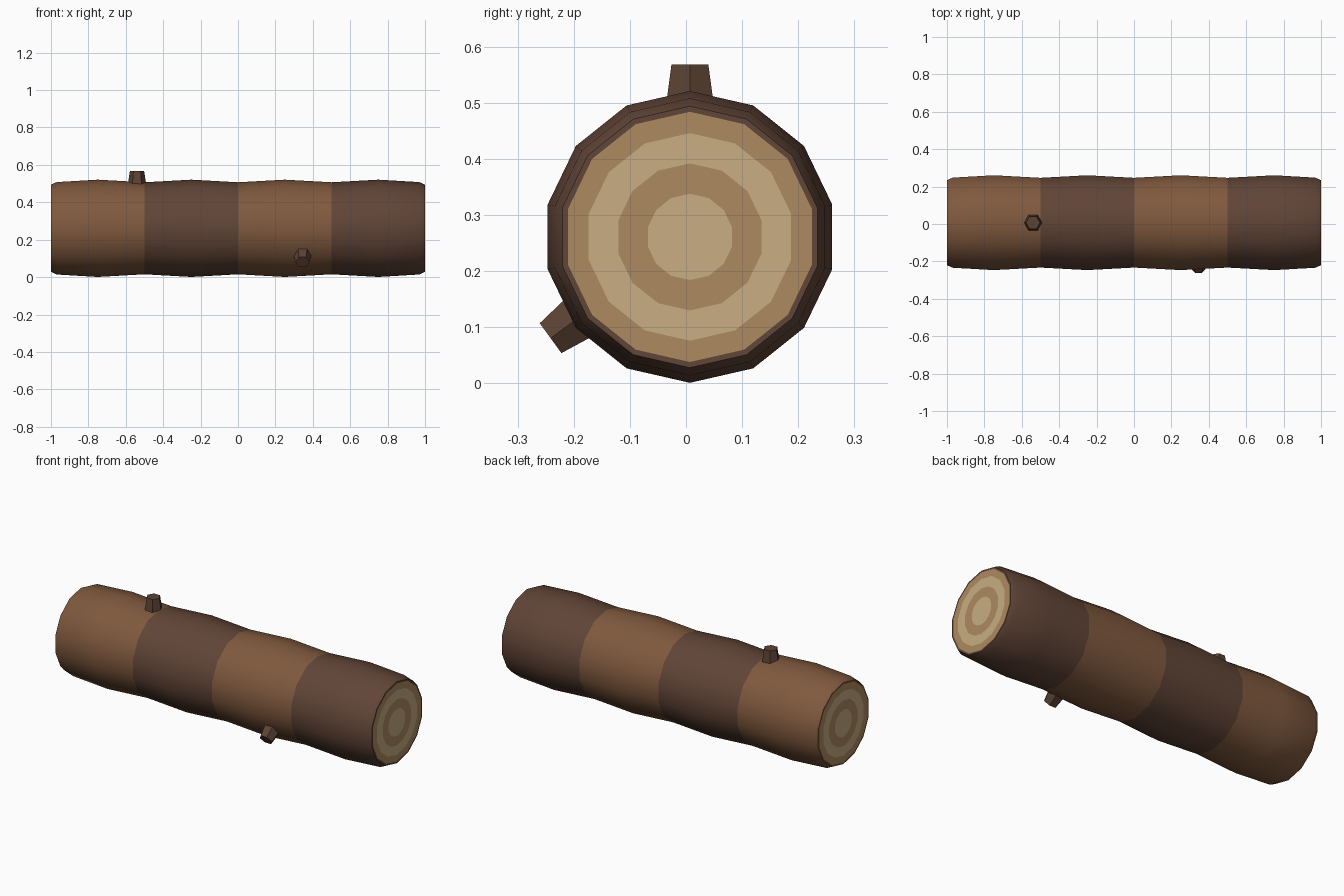
import bpy, bmesh
from math import sin, cos, pi, radians
from mathutils import Vector, Matrix

if "Cube" in bpy.data.objects:
    bpy.data.objects.remove(bpy.data.objects["Cube"])

CY, CZ, SIDES = 0.007, 0.261, 14


def material(name, rgb):
    m = bpy.data.materials.new(name)
    m.diffuse_color = (*rgb, 1)
    m.use_nodes = True
    m.node_tree.nodes["Principled BSDF"].inputs["Base Color"].default_value = m.diffuse_color
    return m


bark_light = material("bark_light", (0.215, 0.1, 0.048))
bark_dark = material("bark_dark", (0.12, 0.059, 0.038))
stub_brown = material("stub_brown", (0.105, 0.055, 0.033))
wood_tan = material("wood_tan", (0.42, 0.254, 0.112))
wood_pale = material("wood_pale", (0.58, 0.42, 0.225))


def ring(bm, x, r):
    # ring of points around the log axis, one corner at the top
    return [bm.verts.new((x, CY + r * sin(2 * pi * i / SIDES), CZ + r * cos(2 * pi * i / SIDES)))
            for i in range(SIDES)]


def bridge(bm, a, b, mat):
    for i in range(len(a)):
        j = (i + 1) % len(a)
        bm.faces.new((a[i], a[j], b[j], b[i])).material_index = mat


def finish(name, bm, mats, smooth=False):
    bmesh.ops.recalc_face_normals(bm, faces=bm.faces)
    me = bpy.data.meshes.new(name)
    bm.to_mesh(me)
    bm.free()
    for m in mats:
        me.materials.append(m)
    ob = bpy.data.objects.new(name, me)
    bpy.context.collection.objects.link(ob)
    if smooth:
        bpy.ops.object.select_all(action='DESELECT')
        ob.select_set(True)
        bpy.context.view_layer.objects.active = ob
        bpy.ops.object.shade_smooth_by_angle(angle=radians(30))
    return ob


# Log: wavy bark in four colour bands, with growth rings closing both ends
bm = bmesh.new()
profile = [(-1, 0.233), (-0.97, 0.247)]
profile += [(-0.75 + 0.25 * k, 0.26 if k % 2 == 0 else 0.246) for k in range(7)]
profile += [(0.97, 0.247), (1, 0.233)]
loops = [ring(bm, x, r) for x, r in profile]
for k in range(len(loops) - 1):
    mid = (profile[k][0] + profile[k + 1][0]) / 2
    bridge(bm, loops[k], loops[k + 1], int((mid + 1) / 0.5) % 2)
for x, outer, bark in ((-1, loops[0], 0), (1, loops[-1], 1)):
    for r, mat in ((0.223, bark), (0.185, 2), (0.131, 3), (0.077, 2)):
        inner = ring(bm, x, r)
        bridge(bm, outer, inner, mat)
        outer = inner
    bm.faces.new(outer).material_index = 3
finish("log", bm, [bark_light, bark_dark, wood_tan, wood_pale], smooth=True)


# Branch stubs: tapered hexagonal pegs pointing out from the axis
def stub(name, x, angle):
    bm = bmesh.new()
    bmesh.ops.create_cone(bm, cap_ends=True, segments=6, radius1=0.053, radius2=0.038, depth=0.097,
                          matrix=Matrix.Translation((0, 0, 0.2585)) @ Matrix.Rotation(pi / 2, 4, 'Z'))
    # put a corner of the hexagon on the x axis
    corner = max(bm.verts, key=lambda v: v.co.x).co
    if abs(corner.y) > 0.001:
        bmesh.ops.rotate(bm, verts=bm.verts, matrix=Matrix.Rotation(pi / 6, 3, 'Z'))
    bm.transform(Matrix.Translation((x, CY, CZ)) @ Matrix.Rotation(angle, 4, 'X'))
    finish(name, bm, [stub_brown])


stub("top_branch_stub", -0.54, 0)
stub("side_branch_stub", 0.345, radians(126))
